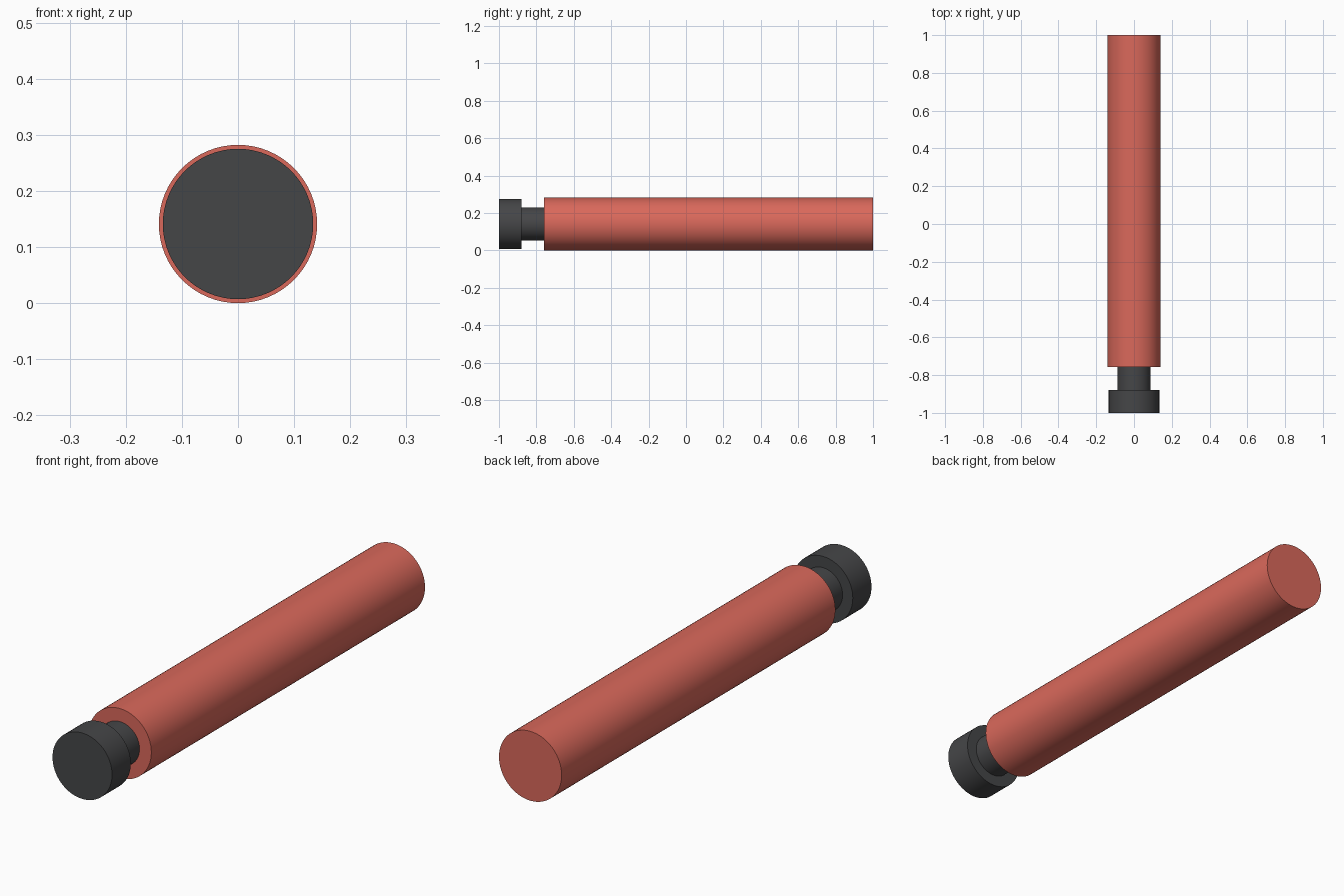
import bpy, math

if "Cube" in bpy.data.objects:
    bpy.data.objects.remove(bpy.data.objects["Cube"])

AXIS_Z = 0.141


def material(name, color):
    m = bpy.data.materials.new(name)
    m.diffuse_color = color
    m.use_nodes = True
    m.node_tree.nodes["Principled BSDF"].inputs["Base Color"].default_value = m.diffuse_color
    return m


red = material("red", (0.70, 0.14, 0.105, 1))
dark = material("dark_grey", (0.06, 0.061, 0.064, 1))


def rod(name, radius, y0, y1, mat):
    bpy.ops.mesh.primitive_cylinder_add(
        vertices=64, radius=radius, depth=y1 - y0,
        location=(0, (y0 + y1) / 2, AXIS_Z), rotation=(math.pi / 2, 0, 0))
    ob = bpy.context.object
    ob.name = name
    ob.data.materials.append(mat)
    bpy.ops.object.transform_apply(location=False, rotation=True, scale=True)
    bpy.ops.object.shade_smooth_by_angle(angle=math.radians(30))
    return ob


# Long coloured barrel
rod("barrel", 0.141, -0.758, 1.0, red)
# Narrow neck between barrel and end cap
rod("neck", 0.088, -0.88, -0.758, dark)
# End cap
rod("end_cap", 0.134, -1.0, -0.88, dark)
